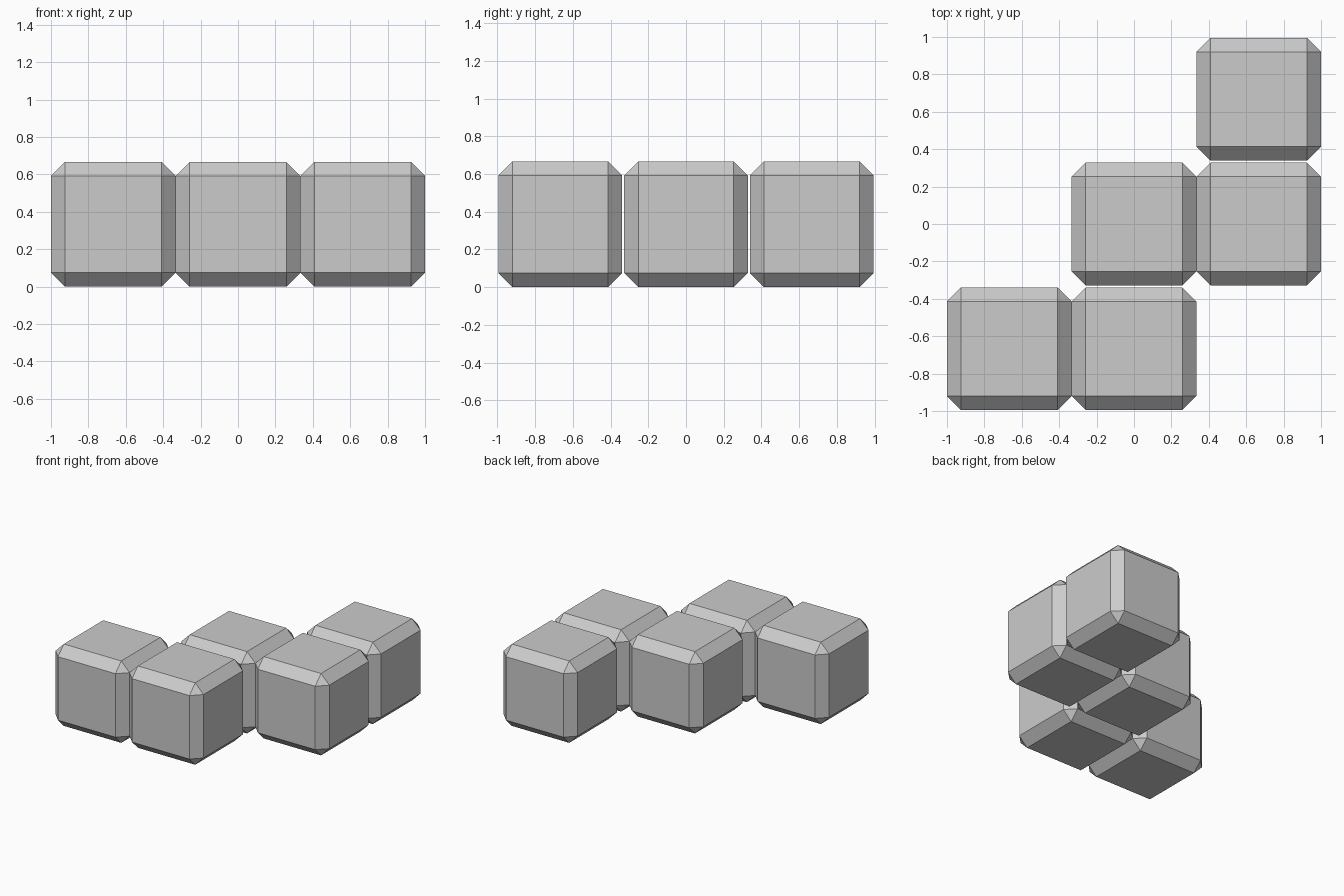
import bpy, bmesh
from mathutils import Matrix

if "Cube" in bpy.data.objects:
    bpy.data.objects.remove(bpy.data.objects["Cube"])

STEP = 0.667
SIZE = (0.667, 0.656, 0.667)
CHAMFER = 0.075


def chamfered_block(name, col, row):
    # One cube with flat chamfers on every edge and triangular corners
    bm = bmesh.new()
    bmesh.ops.create_cube(bm, size=1, matrix=Matrix.Diagonal((*SIZE, 1)))
    bmesh.ops.bevel(bm, geom=bm.edges[:], offset=CHAMFER, segments=1,
                    affect='EDGES')
    bmesh.ops.recalc_face_normals(bm, faces=bm.faces[:])
    mesh = bpy.data.meshes.new(name)
    bm.to_mesh(mesh)
    bm.free()
    obj = bpy.data.objects.new(name, mesh)
    obj.location = (col * STEP, row * STEP, SIZE[2] / 2)
    bpy.context.collection.objects.link(obj)


# Five blocks in a staircase (W) layout, front left to back right
cells = [(-1, -1), (0, -1), (0, 0), (1, 0), (1, 1)]
for i, (col, row) in enumerate(cells, 1):
    chamfered_block(f"block_{i}", col, row)
